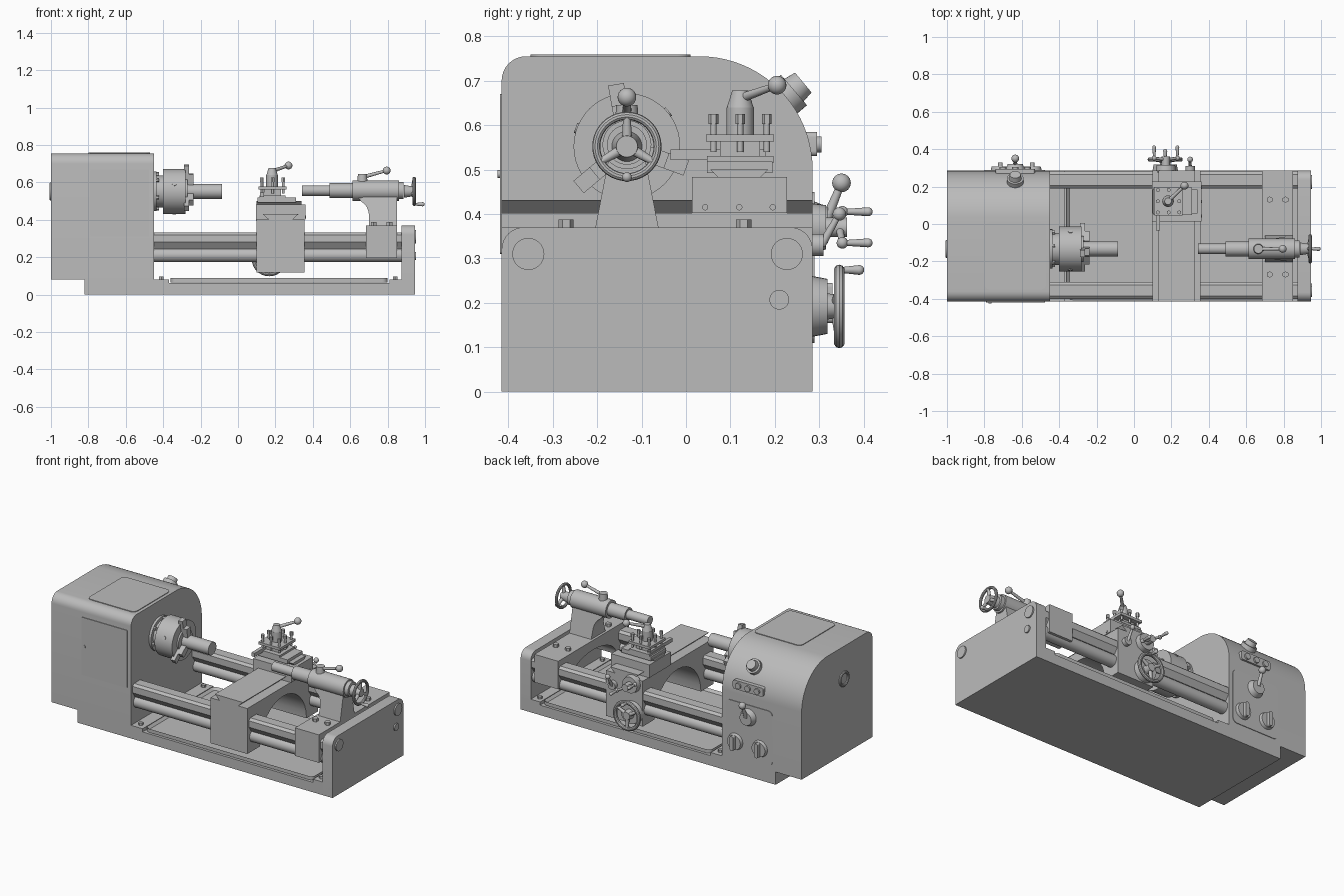
import bpy, bmesh
from math import cos, sin, pi, radians
from mathutils import Vector, Matrix

if "Cube" in bpy.data.objects:
    bpy.data.objects.remove(bpy.data.objects["Cube"], do_unlink=True)

grey = bpy.data.materials.new("machine_grey")
grey.use_nodes = True
grey.diffuse_color = (0.5, 0.5, 0.5, 1)
grey.node_tree.nodes["Principled BSDF"].inputs["Base Color"].default_value = (0.5, 0.5, 0.5, 1)
parts = []


def finish(name, bm):
    bmesh.ops.recalc_face_normals(bm, faces=bm.faces)
    mesh = bpy.data.meshes.new(name)
    bm.to_mesh(mesh)
    bm.free()
    mesh.materials.append(grey)
    ob = bpy.data.objects.new(name, mesh)
    bpy.context.scene.collection.objects.link(ob)
    parts.append(ob)
    return ob


def prism(name, pts, axis, lo, hi):
    """Extrude a 2D profile along an axis; the profile uses the other two axes in order."""
    def place(a, b, c):
        return {"x": (c, a, b), "y": (a, c, b), "z": (a, b, c)}[axis]
    bm = bmesh.new()
    face = bm.faces.new([bm.verts.new(place(a, b, lo)) for a, b in pts])
    geom = bmesh.ops.extrude_face_region(bm, geom=[face])["geom"]
    shift = Vector(place(0, 0, hi - lo))
    bmesh.ops.translate(bm, vec=shift, verts=[v for v in geom if isinstance(v, bmesh.types.BMVert)])
    return finish(name, bm)


def box(name, x, y, z):
    return prism(name, [(x[0], y[0]), (x[1], y[0]), (x[1], y[1]), (x[0], y[1])], "z", *z)


def arc(cx, cy, rx, ry, start, end, n=8):
    return [(cx + rx * cos(radians(start + (end - start) * i / n)),
             cy + ry * sin(radians(start + (end - start) * i / n))) for i in range(n + 1)]


def rounded(a, b, r):
    """Rounded rectangle over the ranges a and b."""
    return (arc(a[1] - r, b[1] - r, r, r, 0, 90) + arc(a[0] + r, b[1] - r, r, r, 90, 180)
            + arc(a[0] + r, b[0] + r, r, r, 180, 270) + arc(a[1] - r, b[0] + r, r, r, 270, 360))


def rod(name, p, q, r, r2=None, n=32):
    p, q = Vector(p), Vector(q)
    bm = bmesh.new()
    m = Matrix.Translation((p + q) / 2) @ (q - p).to_track_quat("Z", "Y").to_matrix().to_4x4()
    bmesh.ops.create_cone(bm, cap_ends=True, segments=n, radius1=r,
                          radius2=r if r2 is None else r2, depth=(q - p).length, matrix=m)
    return finish(name, bm)


def ball(name, p, r):
    bm = bmesh.new()
    bmesh.ops.create_uvsphere(bm, u_segments=20, v_segments=12, radius=r, matrix=Matrix.Translation(p))
    return finish(name, bm)


def ring(name, centre, axis, major, minor, n=40, k=10):
    rot = Vector(axis).to_track_quat("Z", "Y")
    bm = bmesh.new()
    grid = []
    for i in range(n):
        a = 2 * pi * i / n
        grid.append([bm.verts.new(Vector(centre) + rot @ Vector((
            (major + minor * cos(2 * pi * j / k)) * cos(a),
            (major + minor * cos(2 * pi * j / k)) * sin(a), minor * sin(2 * pi * j / k)))) for j in range(k)])
    for i in range(n):
        for j in range(k):
            bm.faces.new((grid[i][j], grid[i - 1][j], grid[i - 1][j - 1], grid[i][j - 1]))
    return finish(name, bm)


def lever(name, p, q, r, knob):
    rod(name + "_arm", p, q, r * 1.2, r * 0.8, 16)
    ball(name + "_knob", q, knob)


F, B = -0.415, 0.285          # front and back planes
SY, SZ = -0.133, 0.552        # spindle axis

# Base, tray and end wall
box("base", (-0.82, 0.945), (F, B), (0, 0.062))
box("base_left_pad", (-0.82, -0.37), (F, B), (0.06, 0.082))
box("base_right_pad", (0.81, 0.945), (F, B), (0.06, 0.082))
tray = prism("chip_tray", rounded((-0.36, 0.8), (F + 0.01, B - 0.01), 0.03), "z", 0.066, 0.088)
bm = bmesh.new()
bm.from_mesh(tray.data)
bm.normal_update()
top = [f for f in bm.faces if f.normal.z > 0.9]
bmesh.ops.inset_region(bm, faces=top, thickness=0.015)
bmesh.ops.translate(bm, vec=(0, 0, -0.015), verts=top[0].verts)
bm.to_mesh(tray.data)
bm.free()
for x in (-0.41, 0.84):
    for y in (F + 0.04, B - 0.04):
        rod("base_bolt", (x, y, 0.08), (x, y, 0.097), 0.014, n=6)
prism("end_wall", [(F, 0), (B, 0)] + arc(B - 0.05, 0.32, 0.05, 0.05, 0, 90)
      + arc(F + 0.05, 0.32, 0.05, 0.05, 90, 180), "x", 0.875, 0.945)
for y, z, r in ((-0.355, 0.31, 0.036), (0.227, 0.31, 0.036), (0.21, 0.207, 0.022)):
    rod("end_cap", (0.93, y, z), (0.953, y, z), r)

# Bed rails
for name, y in (("front", -0.355), ("back", 0.235)):
    prism(name + "_way", [(y - 0.045, 0.28), (y - 0.02, 0.245), (y + 0.02, 0.245), (y + 0.045, 0.28),
                          (y + 0.045, 0.32), (y + 0.03, 0.333), (y - 0.03, 0.333), (y - 0.045, 0.32)],
          "x", -0.46, 0.88)
    rod(name + "_bar", (-0.46, y, 0.211), (0.88, y, 0.211), 0.037)

# Headstock housing
prism("headstock", [(F, 0.08), (B, 0.08)] + arc(0.03, 0.5, 0.255, 0.255, 0, 90, 20)
      + arc(F + 0.055, 0.7, 0.055, 0.055, 90, 180), "x", -1, -0.45)
prism("headstock_top_panel", rounded((-0.8, -0.47), (-0.35, 0.01), 0.03), "z", 0.752, 0.759)
prism("headstock_door", rounded((-0.79, -0.475), (0.31, 0.67), 0.006), "y", F - 0.004, F + 0.01)
rod("door_knob", (-0.77, F + 0.01, 0.49), (-0.77, F - 0.009, 0.49), 0.009)
ring("spindle_rear_ring", (-1, SY, SZ), (1, 0, 0), 0.04, 0.009)
rod("spindle_rear_plug", (-0.99, SY, SZ), (-1.001, SY, SZ), 0.035)

# Headstock controls on the back
prism("control_panel", rounded((-0.8, -0.475), (0.11, 0.45), 0.03), "y", B - 0.01, B + 0.004)
for x in (-0.545, -0.715):
    rod("selector_disc", (x, B, 0.2), (x, B + 0.022, 0.2), 0.052, 0.046)
    prism("selector_grip", rounded((x - 0.012, x + 0.012), (0.155, 0.245), 0.01), "y", B + 0.02, B + 0.045)
rod("speed_hub", (-0.635, B, 0.375), (-0.635, B + 0.035, 0.375), 0.055, 0.04)
lever("speed_lever", (-0.635, B + 0.03, 0.385), (-0.635, 0.35, 0.47), 0.01, 0.021)
prism("button_plate", rounded((-0.74, -0.53), (0.53, 0.585), 0.012), "y", 0.26, 0.295)
for x in (-0.7, -0.635, -0.57):
    rod("push_button", (x, 0.29, 0.557), (x, 0.305, 0.557), 0.018)
rod("dial_base", (-0.635, 0.215, 0.655), (-0.635, 0.243, 0.679), 0.045)
rod("dial_knob", (-0.635, 0.24, 0.676), (-0.635, 0.264, 0.696), 0.034, 0.029)

# Chuck with three jaws and a workpiece
for name, x0, x1, r in (("spindle_flange", -0.46, -0.435, 0.105), ("chuck_backplate", -0.44, -0.395, 0.085),
                        ("chuck_body", -0.4, -0.28, 0.12), ("chuck_nose", -0.285, -0.27, 0.07),
                        ("workpiece", -0.29, -0.085, 0.04)):
    rod(name, (x0, SY, SZ), (x1, SY, SZ), r, n=48)
for i in range(6):
    a = radians(60 * i + 20)
    p = (SY + 0.093 * cos(a), SZ + 0.093 * sin(a))
    rod("flange_bolt", (-0.45, *p), (-0.422, *p), 0.011, n=6)
for deg in (100, 220, 340):
    spin = Matrix.Translation((0, SY, SZ)) @ Matrix.Rotation(radians(deg), 4, "X")
    for name, x, r in (("jaw_base", (-0.29, -0.262), (0.04, 0.142)), ("jaw_step", (-0.265, -0.238), (0.038, 0.095))):
        box(name, x, r, (-0.018, 0.018)).data.transform(spin)
    a = radians(deg + 60)
    rod("chuck_key_socket", (-0.34, SY + 0.115 * cos(a), SZ + 0.115 * sin(a)),
        (-0.34, SY + 0.123 * cos(a), SZ + 0.123 * sin(a)), 0.012)


# Bridges that straddle the rails
def bridge(name, x, foot, crown, top):
    inner = arc(-0.06, foot, 0.23, crown - foot, 180, 0, 16)
    prism(name, [(F, top), (F, foot)] + inner + [(B, foot), (B, top)], "x", *x)


bridge("carriage", (0.1, 0.355), 0.118, 0.345, 0.402)
bridge("tailstock_bridge", (0.685, 0.85), 0.195, 0.31, 0.37)

# Carriage slides
prism("cross_dovetail", [(0.165, 0.4), (0.29, 0.4), (0.325, 0.432), (0.13, 0.432)], "y", F, B)
box("cross_slide", (0.095, 0.36), (0.013, 0.227), (0.402, 0.483))
for y in (0.043, 0.12, 0.195):
    rod("gib_screw", (0.35, y, 0.415), (0.364, y, 0.415), 0.007, n=12)
prism("compound_dovetail", [(0.075, 0.48), (0.165, 0.48), (0.185, 0.5), (0.055, 0.5)], "x", 0.1, 0.34)
box("compound_slide", (0.105, 0.31), (0.047, 0.195), (0.492, 0.518))
box("tool_post_lower", (0.115, 0.255), (0.047, 0.197), (0.515, 0.53))
box("tool_post_core", (0.14, 0.23), (0.077, 0.167), (0.52, 0.57))
box("tool_post_plate", (0.11, 0.26), (0.045, 0.198), (0.563, 0.579))
for x in (0.128, 0.185, 0.242):
    for y in (0.062, 0.122, 0.182):
        if (x, y) != (0.185, 0.122):
            rod("tool_bolt", (x, y, 0.54), (x, y, 0.605), 0.007, n=12)
            rod("tool_bolt_head", (x, y, 0.603), (x, y, 0.625), 0.011, n=6)
box("cutting_tool", (0.118, 0.14), (-0.035, 0.18), (0.522, 0.545))
rod("clamp_column", (0.182, 0.122, 0.575), (0.182, 0.122, 0.64), 0.031)
rod("clamp_cap", (0.182, 0.122, 0.64), (0.182, 0.122, 0.678), 0.03, 0.018)
lever("clamp_lever", (0.182, 0.122, 0.66), (0.27, 0.205, 0.69), 0.009, 0.021)


# Hand controls
def handwheel(name, centre, axis, r, thick, up):
    c, ax, up = Vector(centre), Vector(axis), Vector(up)
    ring(name + "_rim", c, ax, r - thick, thick)
    for i in range(3):
        d = Matrix.Rotation(radians(120 * i), 3, ax) @ up
        rod(name + "_spoke", c - ax * 0.008, c + d * (r - thick), 0.013, 0.008, 12)
    rod(name + "_hub", c - ax * 0.055, c + ax * 0.008, 0.034, 0.024)
    grip = c - up * (r - thick)
    rod(name + "_grip", grip, grip + ax * 0.045, 0.006, 0.011, 16)
    ball(name + "_grip_end", grip + ax * 0.045, 0.011)


handwheel("apron_wheel", (0.167, 0.345, 0.192), (0, 1, 0), 0.094, 0.012, (0, 0, -1))
rod("apron_wheel_collar", (0.167, B - 0.01, 0.192), (0.167, 0.318, 0.192), 0.07, 0.062)
rod("feed_collar", (0.17, B - 0.01, 0.37), (0.17, 0.315, 0.37), 0.055, 0.05)
rod("feed_hub", (0.17, 0.31, 0.37), (0.17, 0.362, 0.37), 0.022)
for s in (-1, 1):
    end = (0.17 + s * 0.062, 0.352, 0.37 - s * 0.035)
    lever("feed_crank", (0.17, 0.345, 0.37), end, 0.008, 0.013)
    grip = (end[0], 0.41, end[2])
    rod("feed_grip", end, grip, 0.006, 0.01, 16)
    ball("feed_grip_end", grip, 0.01)
rod("feed_lever_hub", (0.3, B - 0.01, 0.33), (0.3, 0.31, 0.33), 0.025)
lever("feed_lever", (0.3, 0.305, 0.33), (0.3, 0.345, 0.4), 0.008, 0.015)

# Tailstock
for x in (0.725, 0.81):
    for y in (-0.27, 0.13):
        rod("tailstock_bolt", (x, y, 0.365), (x, y, 0.388), 0.017, n=6)
ped = prism("tailstock_pedestal", [(0.7, 0.365), (0.85, 0.365), (0.85, 0.55), (0.635, 0.55), (0.645, 0.515)]
            + arc(0.64, 0.42, 0.06, 0.08, 70, 0), "y", -1, 1)
for v in ped.data.vertices:
    t = max(0, (0.53 - v.co.z) / 0.165)
    v.co.y = SY + v.co.y * (0.036 + 0.036 * t ** 1.5)
for name, x0, x1, r in (("tailstock_barrel", 0.612, 0.86, 0.055), ("barrel_collar", 0.855, 0.885, 0.045),
                        ("quill_sleeve", 0.49, 0.615, 0.04), ("quill", 0.342, 0.495, 0.028)):
    rod(name, (x0, SY, SZ + 0.004), (x1, SY, SZ + 0.004), r)
handwheel("tailstock_wheel", (0.942, SY, SZ), (1, 0, 0), 0.078, 0.009, (0, 0, 1))
rod("quill_lock_post", (0.665, SY, 0.59), (0.665, SY, 0.645), 0.028, 0.024)
lever("quill_lock", (0.665, SY, 0.628), (0.795, SY, 0.663), 0.009, 0.021)

# Smooth shading with sharp edges
bpy.ops.object.select_all(action="DESELECT")
for ob in parts:
    ob.select_set(True)
bpy.context.view_layer.objects.active = parts[0]
bpy.ops.object.shade_smooth_by_angle(angle=radians(35))
